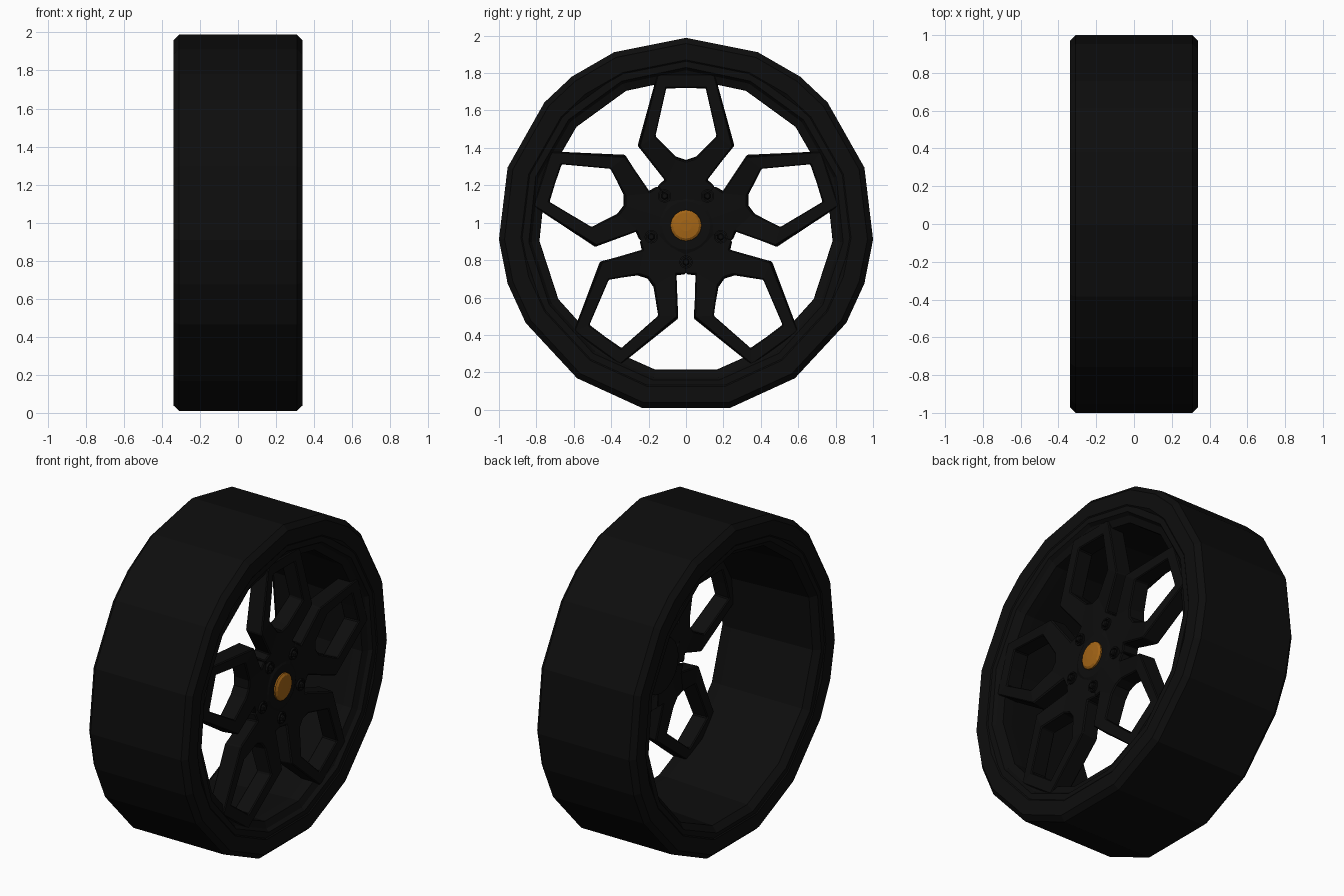
import bpy, bmesh
from math import sin, cos, pi, radians

if "Cube" in bpy.data.objects:
    bpy.data.objects.remove(bpy.data.objects["Cube"])

CZ = 0.985      # axle height


def even(n):
    return [360 * i / n for i in range(n)]


# Uneven low-poly facets of the tread, mirrored left to right
HALF = [22.5, 37.5, 49, 72, 94.3, 108, 121.3, 144.5, 166.3]
TREAD = [0] + HALF + [360 - a for a in reversed(HALF)]


def material(name, rgb):
    m = bpy.data.materials.new(name)
    m.diffuse_color = (*rgb, 1)
    m.use_nodes = True
    m.node_tree.nodes["Principled BSDF"].inputs["Base Color"].default_value = m.diffuse_color
    return m


BLACK = material("black", (0.004, 0.004, 0.004))
DARK = material("dark_metal", (0.004, 0.004, 0.004))
GOLD = material("amber", (0.37, 0.13, 0.008))


def finish(name, bm, mat):
    bmesh.ops.remove_doubles(bm, verts=bm.verts, dist=1e-4)
    bmesh.ops.recalc_face_normals(bm, faces=bm.faces)
    me = bpy.data.meshes.new(name)
    bm.to_mesh(me)
    bm.free()
    me.materials.append(mat)
    ob = bpy.data.objects.new(name, me)
    bpy.context.collection.objects.link(ob)
    return ob


def lathe(name, profile, angles, mat, cy=0.0, cz=CZ, closed=True):
    """Turn an (x, radius) profile round an axis parallel to x."""
    bm = bmesh.new()
    rings = []
    for deg in angles:
        a = radians(deg)
        rings.append([bm.verts.new((x, cy + r * sin(a), cz + r * cos(a))) for x, r in profile])
    n = len(profile)
    for i in range(len(rings)):
        p, q = rings[i], rings[(i + 1) % len(rings)]
        for j in range(n if closed else n - 1):
            k = (j + 1) % n
            bm.faces.new((p[j], p[k], q[k], q[j]))
    if not closed:
        for j in (0, n - 1):
            bm.faces.new([r[j] for r in rings])
    return finish(name, bm, mat)


# Tyre and rim
lathe("tyre", [(-.31, 1.003), (.31, 1.003), (.34, .973), (.34, .885), (.325, .865),
               (-.325, .865), (-.34, .885), (-.34, .973)], TREAD, BLACK)
lathe("rim", [(.335, .885), (.335, .845), (.315, .83), (.30, .79), (.24, .788),
              (0, .80), (-.30, .815), (-.32, .835), (-.335, .85), (-.335, .885)], even(15), DARK)

# Spokes: half of one petal as (front x, sideways, outward), mirrored and repeated five times
P = {
    "O": (.293, 0, 0), "G": (.29, .153, .210), "A0": (.298, .112, .240),
    "A1": (.338, .25, .42), "A2": (.318, .152, .81), "T": (.318, 0, .81),
    "B3": (.318, 0, .735), "B2": (.318, .105, .735), "B1": (.333, .163, .478),
    "B0": (.308, .05, .36), "Bc": (.305, 0, .345),
}
FACES = ["O G A0 B0 Bc", "A0 A1 B1 B0", "A1 A2 B2 B1", "A2 T B3 B2"]
bm = bmesh.new()
for k in range(5):
    a = radians(72 * k)
    for s in (1, -1):
        for f in FACES:
            vs = []
            for key in f.split():
                x, u, r = P[key]
                u *= s
                vs.append(bm.verts.new((x, u * cos(a) + r * sin(a), CZ - u * sin(a) + r * cos(a))))
            bm.faces.new(vs)
spokes = finish("spokes", bm, DARK)
if spokes.data.polygons[0].normal.x < 0:
    spokes.data.flip_normals()
sol = spokes.modifiers.new("thickness", "SOLIDIFY")
sol.thickness = 0.105
sol.offset = -1
bev = spokes.modifiers.new("edges", "BEVEL")
bev.width = 0.006
bev.segments = 1
bev.limit_method = "ANGLE"
bev.angle_limit = radians(50)

# Hub and centre cap
lathe("hub", [(.17, .17), (.285, .17), (.303, .13), (.303, .09)], even(20), DARK, closed=False)
lathe("centre_cap", [(.28, .083), (.312, .083), (.321, .07), (.325, .03)], even(16), GOLD, closed=False)

# Wheel bolts with collars
for k in range(5):
    a = radians(36 + 72 * k)
    y, z = .195 * sin(a), CZ + .195 * cos(a)
    lathe(f"bolt_collar_{k + 1}", [(.27, .036), (.306, .036), (.306, .027), (.27, .027)], even(12), DARK, y, z)
    lathe(f"bolt_{k + 1}", [(.27, .02), (.312, .02), (.318, .014)], even(6), DARK, y, z, closed=False)
